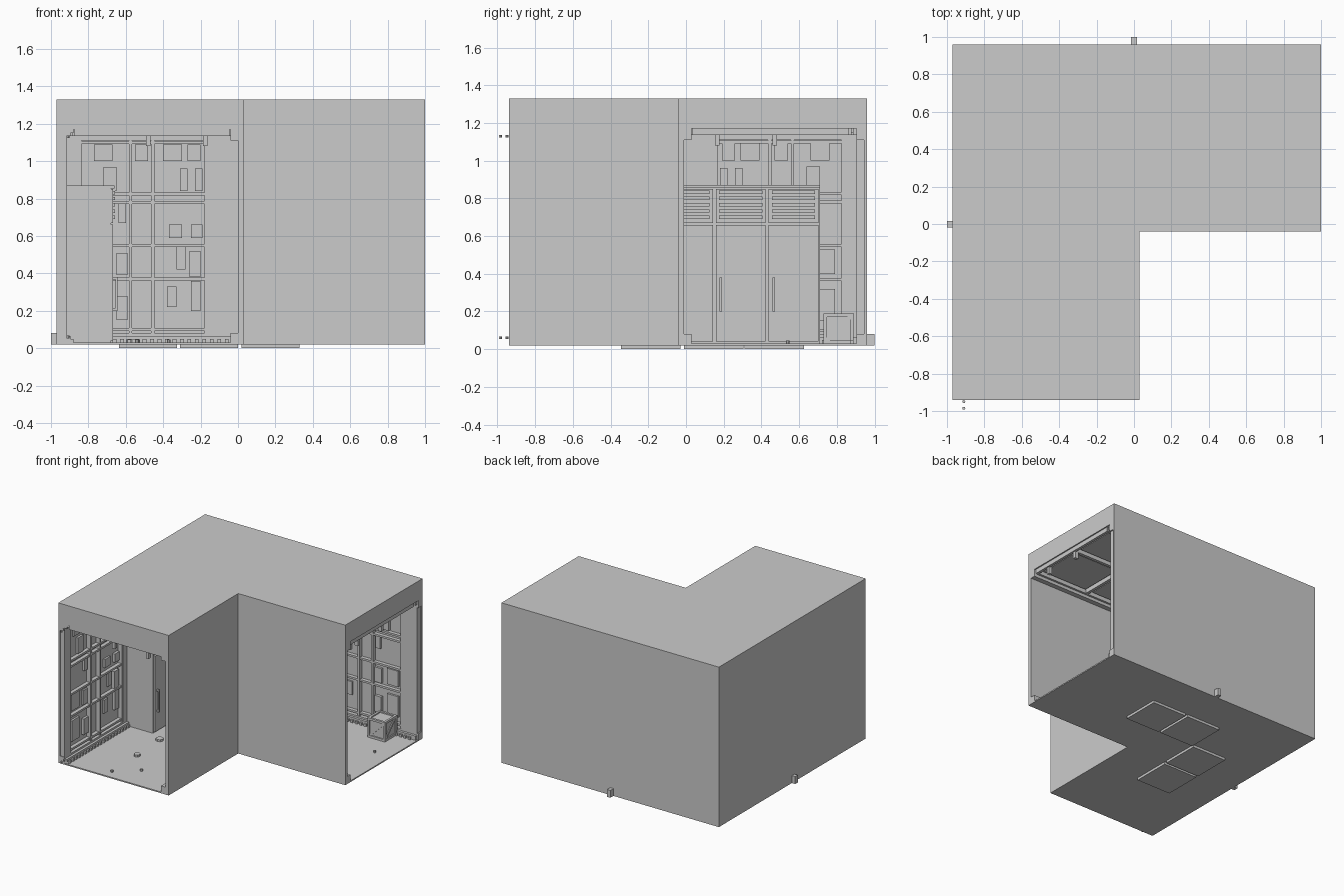
import bpy, bmesh, math, random
from mathutils import Matrix, Vector

default = bpy.data.objects.get("Cube")
if default:
    bpy.data.objects.remove(default, do_unlink=True)
random.seed(4)

LEFT, BACK = -0.955, 0.945          # inner faces of the two long walls
FLOOR, LOW, HIGH, CEIL = 0.03, 0.08, 1.11, 1.17


def finish(name, bm):
    bmesh.ops.recalc_face_normals(bm, faces=bm.faces)
    mesh = bpy.data.meshes.new(name)
    bm.to_mesh(mesh)
    bm.free()
    obj = bpy.data.objects.new(name, mesh)
    bpy.context.collection.objects.link(obj)
    return obj


def add_box(bm, lo, hi, xf=Matrix()):
    lo, hi = Vector(lo), Vector(hi)
    size = Matrix.Diagonal([abs(s) for s in hi - lo]).to_4x4()
    bmesh.ops.create_cube(bm, size=1, matrix=xf @ Matrix.Translation((lo + hi) / 2) @ size)


def add_rod(bm, at, radius, height, sides=8):
    bmesh.ops.create_cone(bm, cap_ends=True, segments=sides, radius1=radius, radius2=radius,
                          depth=height, matrix=Matrix.Translation(at))


def boxes(name, items):
    bm = bmesh.new()
    for lo, hi in items:
        add_box(bm, lo, hi)
    return finish(name, bm)


def l_prism(name, x0, x1, x2, y0, y1, y2, z0, z1):
    outline = [(x0, y0), (x1, y0), (x1, y1), (x2, y1), (x2, y2), (x0, y2)]
    bm = bmesh.new()
    face = bm.faces.new([bm.verts.new((x, y, z0)) for x, y in outline])
    top = bmesh.ops.extrude_face_region(bm, geom=[face])["geom"]
    bmesh.ops.translate(bm, vec=(0, 0, z1 - z0),
                        verts=[v for v in top if isinstance(v, bmesh.types.BMVert)])
    return finish(name, bm)


# Hollow L-shaped shell with stepped corners along floor and ceiling
shell = l_prism("corridor_shell", -0.97, 0.03, 1.0, -0.94, -0.04, 0.96, 0.02, 1.33)
for inset, z0, z1 in ((0, LOW, HIGH), (0.04, FLOOR, CEIL)):
    cutter = l_prism("cutter", LEFT + inset, -inset, 1.2, -1.2, -0.01 + inset, BACK - inset, z0, z1)
    cutter.hide_render = True
    mod = shell.modifiers.new("hollow", "BOOLEAN")
    mod.operation, mod.solver, mod.object = "DIFFERENCE", "EXACT", cutter
    bpy.context.view_layer.objects.active = shell
    bpy.ops.object.modifier_apply(modifier=mod.name)
    bpy.data.objects.remove(cutter, do_unlink=True)


# Wall coordinates: u along the wall, d out from the wall; the left wall mirrors the back wall
def wall_box(side, u0, u1, d0, d1, z0, z1):
    limit = 0.99 if side == "back" else 0.925
    u0, u1 = sorted((min(u0, limit), min(u1, limit)))
    if side == "back":
        return (u0, BACK - d1, z0), (u1, BACK - d0, z1)
    return (LEFT + d0, -u1 - 0.01, z0), (LEFT + d1, -u0 - 0.01, z1)


STUDS = (0.17, 0.455, 0.575, 0.845)
RAILS = (0.10, 0.37, 0.55, 0.78, 0.825, 1.10)
# Raised wall plates: start, end, bottom, top
PLATES = [(0.20, 0.27, 1.0, 1.09), (0.30, 0.40, 1.0, 1.09), (0.48, 0.55, 1.0, 1.09),
          (0.67, 0.77, 1.0, 1.09), (0.19, 0.23, 0.84, 0.96), (0.27, 0.31, 0.84, 0.96),
          (0.65, 0.72, 0.84, 0.97), (0.19, 0.25, 0.59, 0.66), (0.30, 0.37, 0.59, 0.66),
          (0.60, 0.64, 0.67, 0.77), (0.20, 0.26, 0.38, 0.52), (0.28, 0.33, 0.42, 0.54),
          (0.59, 0.65, 0.39, 0.51), (0.33, 0.38, 0.22, 0.33), (0.20, 0.25, 0.20, 0.36),
          (0.59, 0.65, 0.15, 0.28), (0.70, 0.80, 0.40, 0.53), (0.70, 0.80, 0.15, 0.32)]

for side in ("back", "left"):
    studs, plates, teeth = [], [], []
    # Blank posts at the corner, middle and open end
    posts = [wall_box(side, a, b, 0, 0.04, LOW, HIGH)
             for a, b in ((-0.955, -0.845), (-0.17, 0.17), (0.845, 1.0))]
    for s in (-1, 1):
        studs += [wall_box(side, s * u - 0.009, s * u + 0.009, 0, 0.035, LOW, HIGH) for u in STUDS]
        studs += [wall_box(side, s * 0.17, s * 0.845, 0, 0.03, z - 0.008, z + 0.008) for z in RAILS]
        plates += [wall_box(side, s * a, s * b, 0, random.uniform(0.012, 0.025), z0, z1)
                   for a, b, z0, z1 in PLATES]
    # Toothed strips along skirting and cornice
    for z0, z1 in ((FLOOR, 0.065), (1.135, CEIL)):
        teeth.append(wall_box(side, -0.91, 1.0, 0.035, 0.06, z0, z1))
    for i in range(46):
        u = -0.87 + i * 0.04
        teeth.append(wall_box(side, u, u + 0.02, 0.03, 0.075, FLOOR, 0.05))
        teeth.append(wall_box(side, u, u + 0.02, 0.03, 0.075, 1.15, CEIL))
    boxes(side + "_wall_posts", posts)
    boxes(side + "_wall_frame", studs)
    boxes(side + "_wall_plates", plates)
    boxes(side + "_wall_teeth", teeth)

    # Ceiling lattice and raised panels
    bays = [-0.9, -0.45, 0.0, 0.5, 0.98] if side == "back" else [0.0, 0.46, 0.915]
    rows = (0.08, 0.475, 0.91)
    beams = [wall_box(side, bays[0], bays[-1], d - 0.012, d + 0.012, 1.135, CEIL) for d in rows]
    beams += [wall_box(side, u - 0.012, u + 0.012, rows[0], rows[-1], 1.135, CEIL) for u in bays]
    panels = [wall_box(side, a + 0.035, b - 0.035, c + 0.035, d - 0.035, 1.15, CEIL)
              for a, b in zip(bays, bays[1:]) for c, d in zip(rows, rows[1:])]
    boxes(side + "_ceiling_beams", beams)
    boxes(side + "_ceiling_panels", panels)
    # Small brackets hanging from the ceiling at the open end
    end = bays[-1]
    boxes(side + "_ceiling_brackets",
          [wall_box(side, end - 0.03, end, d - 0.012, d + 0.012, 1.08, CEIL) for d in (0.475, 0.78)])

# Three lockers against the left wall
body, doors, slats, handles = [], [], [], []
body.append(((-0.92, -0.13, FLOOR), (-0.68, 0.71, 0.87)))
for i in range(3):
    y = -0.13 + i * 0.28
    doors.append(((-0.68, y + 0.008, FLOOR + 0.01), (-0.667, y + 0.272, 0.66)))
    doors.append(((-0.68, y + 0.008, 0.67), (-0.667, y + 0.272, 0.85)))
    slats += [((-0.67, y + 0.025, z - 0.009), (-0.658, y + 0.255, z + 0.009))
              for z in (0.70, 0.733, 0.766, 0.80, 0.832)]
    x = -0.667
    handles.append(((x + 0.012, y + 0.028, 0.20), (x + 0.024, y + 0.042, 0.38)))
    handles += [((x, y + 0.028, z), (x + 0.014, y + 0.042, z + 0.014)) for z in (0.20, 0.366)]
body.append(((-0.92, -0.13, 0.855), (-0.66, 0.71, 0.87)))
boxes("locker_body", body)
boxes("locker_doors", doors)
boxes("locker_vents", slats)
boxes("locker_handles", handles)

# Braced crate near the side opening
bm = bmesh.new()
half, board = 0.08, 0.018
place = Matrix.Translation((0.74, 0.81, FLOOR + half))
add_box(bm, [-half + 0.01] * 3, [half - 0.01] * 3, place)
turns = [Matrix.Rotation(i * math.pi / 2, 4, "Z") for i in range(4)]
turns += [Matrix.Rotation(math.pi / 2, 4, "X")]
for turn in turns:
    face = place @ turn
    for s in (-1, 1):
        edge = sorted((s * half, s * (half - board)))
        add_box(bm, (-half, -half, edge[0]), (half, -half + board, edge[1]), face)
        add_box(bm, (edge[0], -half, -half), (edge[1], -half + board, half), face)
    tilt = face @ Matrix.Rotation(-math.pi / 4, 4, "Y")
    add_box(bm, (-0.094, -half + 0.003, -0.009), (0.094, -half + 0.015, 0.009), tilt)
finish("crate", bm)

# Small debris on the floor
bm = bmesh.new()
for x, y, r in ((-0.55, -0.52, 0.025), (-0.54, -0.86, 0.01), (-0.37, -0.72, 0.01),
                (-0.57, -0.2, 0.03), (0.86, 0.54, 0.01)):
    add_rod(bm, (x, y, FLOOR + 0.008), r, 0.016)
finish("floor_studs", bm)

# Square pads under the floor
boxes("base_pads", [((x, y, 0), (x + 0.31, y + 0.315, 0.02))
                    for x, y in ((0.02, 0.31), (-0.31, 0.31), (-0.635, -0.01), (-0.635, -0.345))])

# Outer lugs on the long walls and loose pins at the front opening
boxes("wall_lugs", [((-0.015, 0.96, 0.02), (0.015, 1.0, 0.08)),
                    ((-1.0, -0.02, 0.02), (-0.97, 0.015, 0.08))])
bm = bmesh.new()
for y in (-0.985, -0.95):
    for z in (0.06, 1.13):
        add_rod(bm, (-0.91, y, z), 0.008, 0.014)
finish("front_pins", bm)
